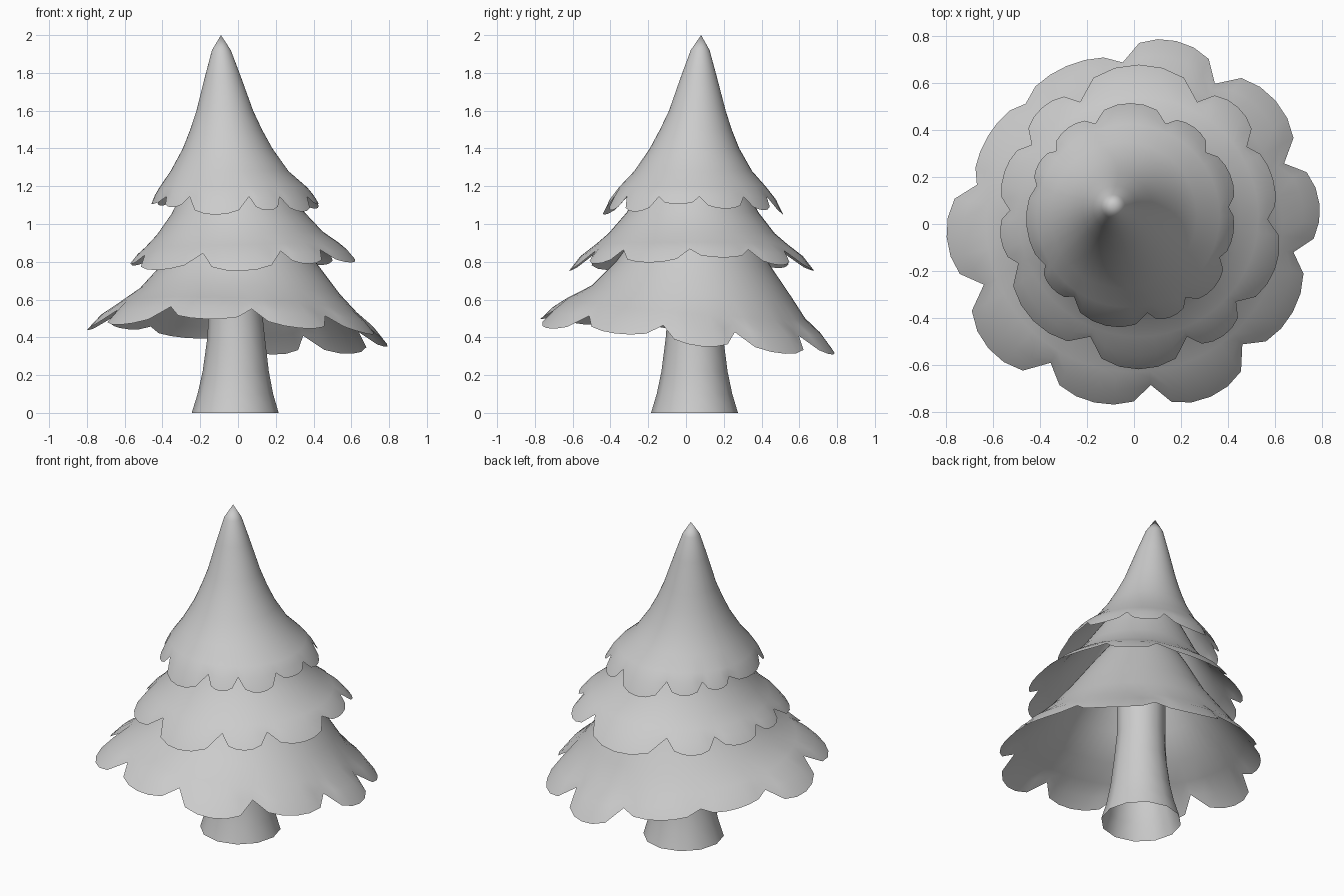
import bpy
import bmesh
from math import sin, cos, radians, sqrt

cube = bpy.data.objects.get("Cube")
if cube:
    bpy.data.objects.remove(cube, do_unlink=True)

# One plain colour for the whole tree
grey = bpy.data.materials.new("light_grey")
grey.use_nodes = True
colour = (0.6, 0.6, 0.6, 1)
grey.diffuse_color = colour
grey.node_tree.nodes["Principled BSDF"].inputs["Base Color"].default_value = colour


def skin(name, rings, tip=None):
    """Join equal rings of points, listed top to bottom, into a smooth surface."""
    bm = bmesh.new()
    loops = [[bm.verts.new(p) for p in ring] for ring in rings]
    n = len(loops[0])
    for upper, lower in zip(loops, loops[1:]):
        for i in range(n):
            j = (i + 1) % n
            bm.faces.new((upper[i], lower[i], lower[j], upper[j]))
    if tip:
        point = bm.verts.new(tip)
        for i in range(n):
            bm.faces.new((point, loops[0][i], loops[0][(i + 1) % n]))
    mesh = bpy.data.meshes.new(name)
    bm.to_mesh(mesh)
    bm.free()
    mesh.materials.append(grey)
    obj = bpy.data.objects.new(name, mesh)
    bpy.context.collection.objects.link(obj)
    bpy.ops.object.select_all(action="DESELECT")
    obj.select_set(True)
    bpy.context.view_layer.objects.active = obj
    bpy.ops.object.shade_smooth_by_angle(angle=radians(50))


def tier(name, tip, profile, rim, scallops, lobe, tilt=(0, 0), steps=6):
    """Flared skirt: rows are (x, y, radius, z), scallops are (start angle, size),
    lobe is how far a scallop of size 1 reaches (out, down)."""
    samples = []
    ends = [a for a, _ in scallops[1:]] + [scallops[0][0] + 360]
    for (a, size), b in zip(scallops, ends):
        for k in range(steps):
            t = k / steps
            samples.append((radians(a + (b - a) * t), size * sqrt(1 - (2 * t - 1) ** 2)))
    # The scallops bend downwards, so a middle ring sits outside the straight line
    middle = [(p + q) / 2 for p, q in zip(profile[-1], rim)]
    rows = [(row, 0, 0) for row in profile] + [(middle, 0.6, 0.42), (rim, 1, 1)]
    rings = []
    for (x, y, r, z), out, down in rows:
        weight = (r / rim[2]) ** 2
        ring = []
        for angle, bulge in samples:
            reach = r + bulge * out * lobe[0]
            px, py = x + reach * cos(angle), y + reach * sin(angle)
            lean = weight * (tilt[0] * px + tilt[1] * py)
            ring.append((px, py, z - bulge * down * lobe[1] + lean))
        rings.append(ring)
    skin(name, rings, tip)


# Trunk, an open tube flared at the foot
trunk_rows = [(-0.015, 0.14, 0.95), (-0.015, 0.14, 0.56), (-0.01, 0.152, 0.4),
              (-0.012, 0.175, 0.22), (-0.014, 0.2, 0.1), (-0.015, 0.23, 0)]
skin("trunk", [[(x + r * cos(radians(a)), 0.045 + r * sin(radians(a)), z)
                for a in range(0, 360, 30)] for x, r, z in trunk_rows])

# Foliage skirts, with uneven scallops along each rim
tier("lower_foliage", (-0.03, 0.06, 1.3),
     [(-0.02, 0.05, 0.14, 1.2), (0, 0.05, 0.28, 0.99), (0.015, 0.04, 0.41, 0.79),
      (0.01, 0.03, 0.53, 0.645), (0, 0, 0.63, 0.555)],
     (0, 0, 0.69, 0.485),
     [(-158, 1.2), (-121, 0.85), (-84, 1.1), (-48, 0.8), (-10, 1), (22, 1.05),
      (60, 1.05), (94, 0.4), (132, 0.35), (166, 1.05)],
     (0.105, 0.085), (-0.05, -0.1))
tier("middle_foliage", (-0.06, 0.06, 1.6),
     [(-0.04, 0.05, 0.12, 1.48), (-0.02, 0.04, 0.24, 1.25), (0, 0.035, 0.35, 1.06),
      (0.01, 0.03, 0.44, 0.95), (0.02, 0.03, 0.51, 0.89)],
     (0.02, 0.03, 0.55, 0.85),
     [(-159, 0.9), (-112, 1.1), (-68, 0.8), (-41, 0.8), (-1, 0.5), (33, 0.9),
      (63, 1.1), (117, 0.8), (146, 0.6), (177, 0.5)],
     (0.09, 0.09), (0.03, 0))
tier("upper_foliage", (-0.09, 0.08, 2.0),
     [(-0.088, 0.075, 0.05, 1.92), (-0.08, 0.068, 0.095, 1.78), (-0.07, 0.06, 0.15, 1.6),
      (-0.063, 0.052, 0.19, 1.5), (-0.055, 0.045, 0.237, 1.4),
      (-0.045, 0.038, 0.312, 1.28), (-0.025, 0.035, 0.39, 1.195)],
     (-0.015, 0.035, 0.42, 1.145),
     [(-150, 0.7), (-125, 1.2), (-80, 0.9), (-56, 1), (-25, 0.5), (5, 0.8),
      (40, 0.9), (69, 1.2), (111, 0.8), (139, 0.6), (162, 0.5)],
     (0.05, 0.08))
